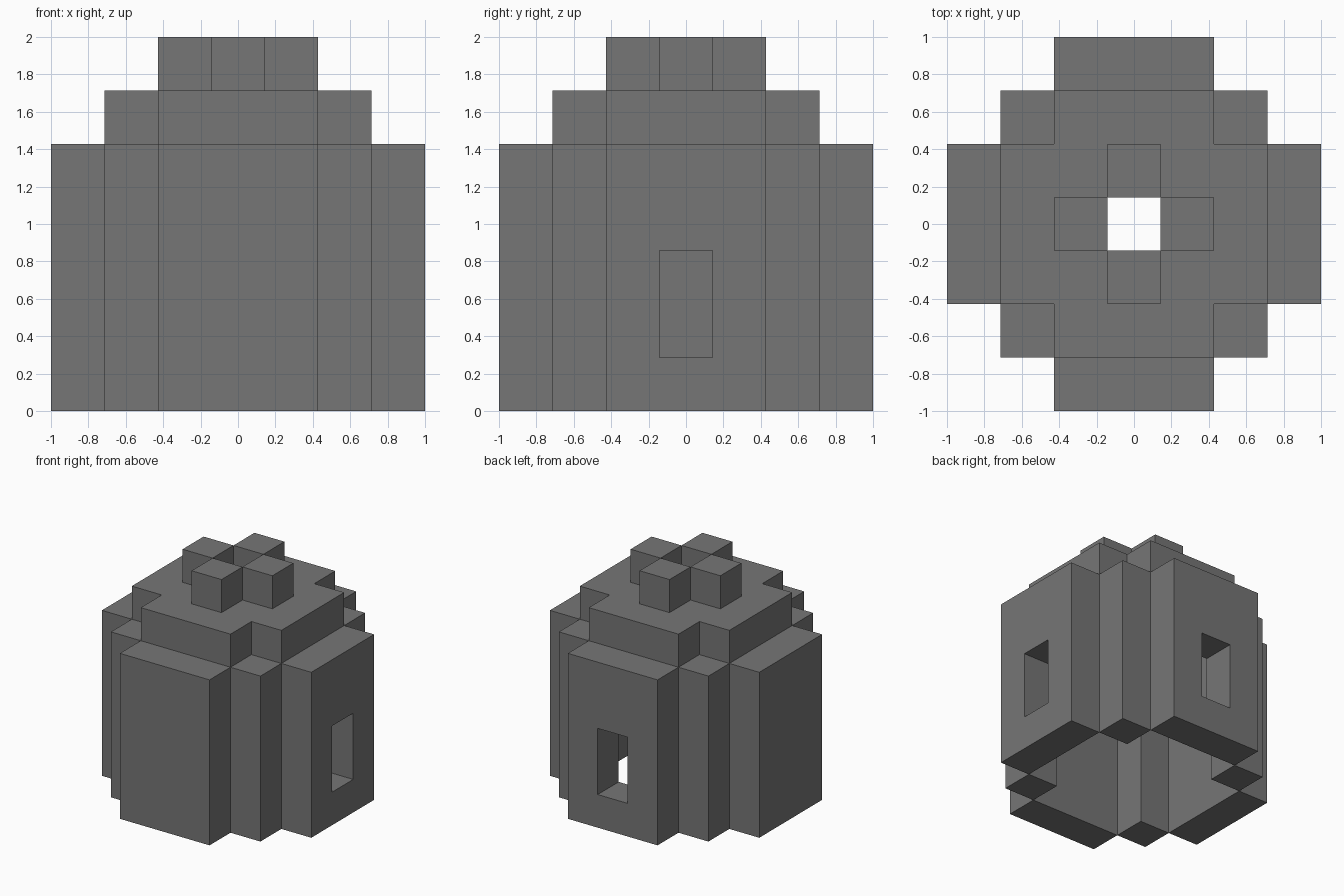
import bpy, bmesh

if "Cube" in bpy.data.objects:
    bpy.data.objects.remove(bpy.data.objects["Cube"], do_unlink=True)

U = 2 / 7  # side of one building block

stone = bpy.data.materials.new("grey stone")
stone.use_nodes = True
GREY = (0.18, 0.18, 0.18, 1)
stone.diffuse_color = GREY
stone.node_tree.nodes["Principled BSDF"].inputs["Base Color"].default_value = GREY


def prism(name, outline, bottom, top):
    """Extrude a plan outline, given in blocks, between two heights in blocks."""
    bm = bmesh.new()
    base = bm.faces.new([bm.verts.new((x * U, y * U, bottom * U)) for x, y in outline])
    grown = bmesh.ops.extrude_face_region(bm, geom=[base], use_keep_orig=True)["geom"]
    lifted = [v for v in grown if isinstance(v, bmesh.types.BMVert)]
    bmesh.ops.translate(bm, verts=lifted, vec=(0, 0, (top - bottom) * U))
    bmesh.ops.recalc_face_normals(bm, faces=bm.faces)
    mesh = bpy.data.meshes.new(name)
    bm.to_mesh(mesh)
    bm.free()
    mesh.materials.append(stone)
    obj = bpy.data.objects.new(name, mesh)
    bpy.context.collection.objects.link(obj)
    return obj


def block(name, cx, cy, sx, sy, bottom, top):
    hx, hy = sx / 2, sy / 2
    return prism(name, [(cx - hx, cy - hy), (cx + hx, cy - hy),
                        (cx + hx, cy + hy), (cx - hx, cy + hy)], bottom, top)


def cut(obj, cutter):
    cutter.hide_render = True
    mod = obj.modifiers.new("opening", 'BOOLEAN')
    mod.operation = 'DIFFERENCE'
    mod.solver = 'EXACT'
    mod.object = cutter
    bpy.context.view_layer.objects.active = obj
    bpy.ops.object.modifier_apply(modifier=mod.name)
    bpy.data.objects.remove(cutter, do_unlink=True)


# Four straight walls around a hollow room that is open below
WALLS = {"front_wall": (0, -1), "back_wall": (0, 1),
         "right_wall": (-1, 0), "left_wall": (1, 0)}
for name, (dx, dy) in WALLS.items():
    wall = block(name, 3 * dx, 3 * dy, 1 + 2 * abs(dy), 1 + 2 * abs(dx), 0, 5)
    # Window openings in the left and back walls
    if name in ("left_wall", "back_wall"):
        cut(wall, block("window_cutter", 3 * dx, 3 * dy,
                        1 + abs(dx), 1 + abs(dy), 1, 3))

# Corner pillars
for side, sx in (("right", -1), ("left", 1)):
    for end, sy in (("front", -1), ("back", 1)):
        block(f"{end}_{side}_pillar", 2 * sx, 2 * sy, 1, 1, 0, 5)

# Stepped roof slab with a smoke hole
quarter = [(2.5, 1.5), (1.5, 1.5), (1.5, 2.5)]
outline = []
for _ in range(4):
    outline += quarter
    quarter = [(-y, x) for x, y in quarter]
roof = prism("roof_slab", outline, 5, 6)
cut(roof, block("smoke_hole_cutter", 0, 0, 1, 1, 4.5, 6.5))

# Chimney blocks around the hole
for name, (dx, dy) in WALLS.items():
    block(name.replace("wall", "chimney_block"), dx, dy, 1, 1, 6, 7)
